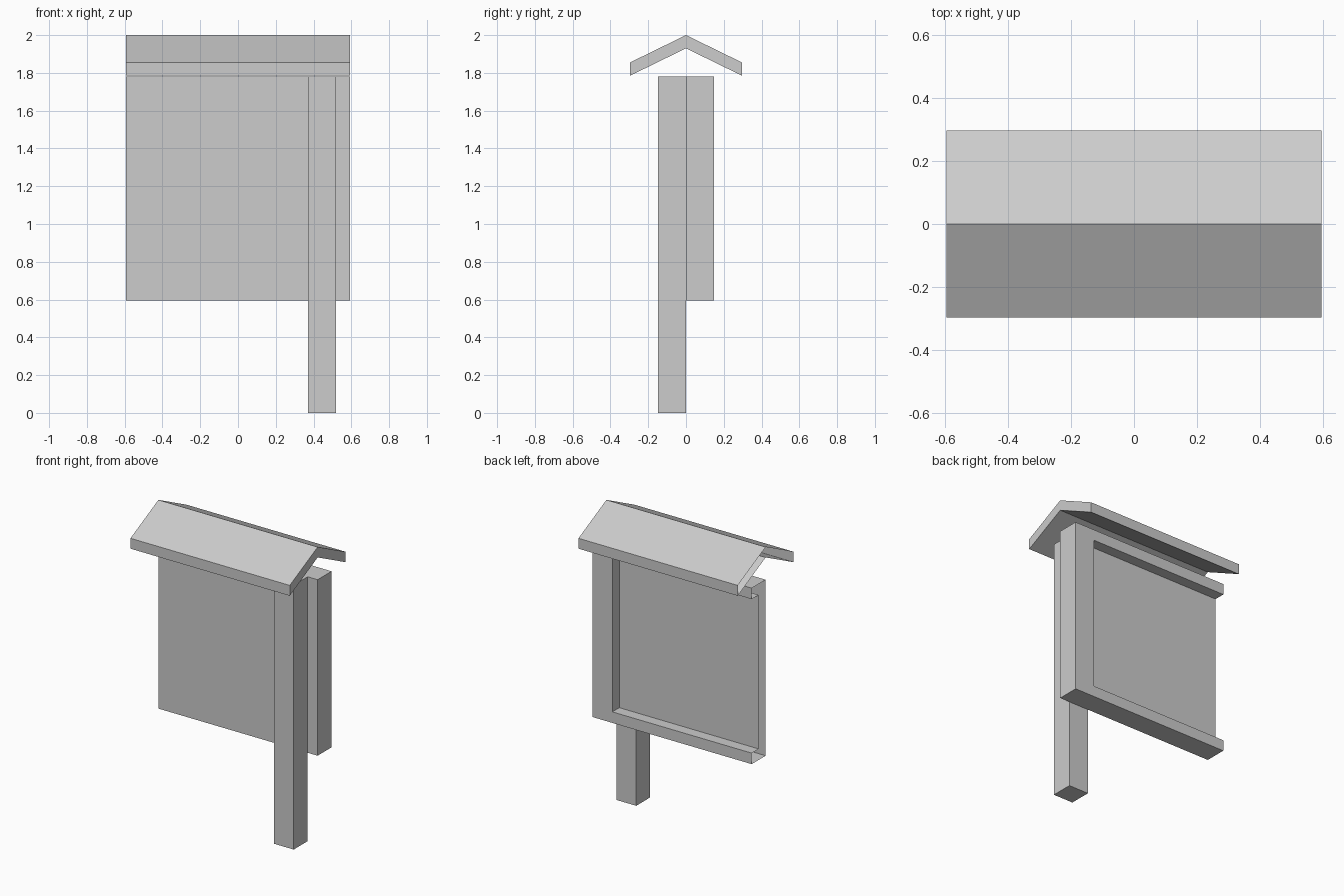
import bpy
import bmesh

cube = bpy.data.objects.get("Cube")
if cube:
    bpy.data.objects.remove(cube, do_unlink=True)

# Single plain grey
GREY = (0.604, 0.604, 0.604, 1.0)
grey = bpy.data.materials.new("plain grey")
grey.diffuse_color = GREY
grey.use_nodes = True
grey.node_tree.nodes["Principled BSDF"].inputs["Base Color"].default_value = GREY

U = 0.1483            # post thickness, the module of the design
HALF = 4 * U          # half of the board width
BOTTOM, TOP = 0.595, 1.78


def extrude_along_x(name, profile, x0, x1, cap_start=True, cap_end=True):
    """Sweep a (y, z) outline from x0 to x1, with optional end caps."""
    bm = bmesh.new()
    start = [bm.verts.new((x0, y, z)) for y, z in profile]
    end = [bm.verts.new((x1, y, z)) for y, z in profile]
    n = len(profile)
    for i in range(n):
        j = (i + 1) % n
        bm.faces.new((start[i], start[j], end[j], end[i]))
    caps = [bm.faces.new(start[::-1]), bm.faces.new(end)]
    bmesh.ops.recalc_face_normals(bm, faces=bm.faces)
    # Leave the shell hollow where an end is not capped
    drop = [f for f, keep in zip(caps, (cap_start, cap_end)) if not keep]
    if drop:
        bmesh.ops.delete(bm, geom=drop, context='FACES_ONLY')
    mesh = bpy.data.meshes.new(name)
    bm.to_mesh(mesh)
    bm.free()
    mesh.materials.append(grey)
    obj = bpy.data.objects.new(name, mesh)
    bpy.context.collection.objects.link(obj)
    return obj


def rect(y0, y1, z0, z1):
    return [(y0, z0), (y1, z0), (y1, z1), (y0, z1)]


# Post in front of the board, offset to one side
extrude_along_x("post", rect(-U, 0, 0, TOP), 2.5 * U, 3.5 * U)

# Upright frame member at the closed end of the board
extrude_along_x("frame_stile", rect(0, U, BOTTOM, TOP), 3 * U, HALF)

# Board with top and bottom rails around the recess, open at the far end
rail = U / 2
board_profile = [
    (0, BOTTOM), (U, BOTTOM), (U, BOTTOM + rail), (rail, BOTTOM + rail),
    (rail, TOP - rail), (U, TOP - rail), (U, TOP), (0, TOP),
]
extrude_along_x("board_and_rails", board_profile, -HALF, 3 * U,
                cap_start=False, cap_end=False)

# Gabled roof, a hollow shell open at the same end
eave, thick = 2 * U, 0.07
roof_profile = [
    (-eave, 1.855), (0, 2.0), (eave, 1.855),
    (eave, 1.855 - thick), (0, 2.0 - thick), (-eave, 1.855 - thick),
]
extrude_along_x("roof", roof_profile, -HALF, HALF, cap_start=False)
